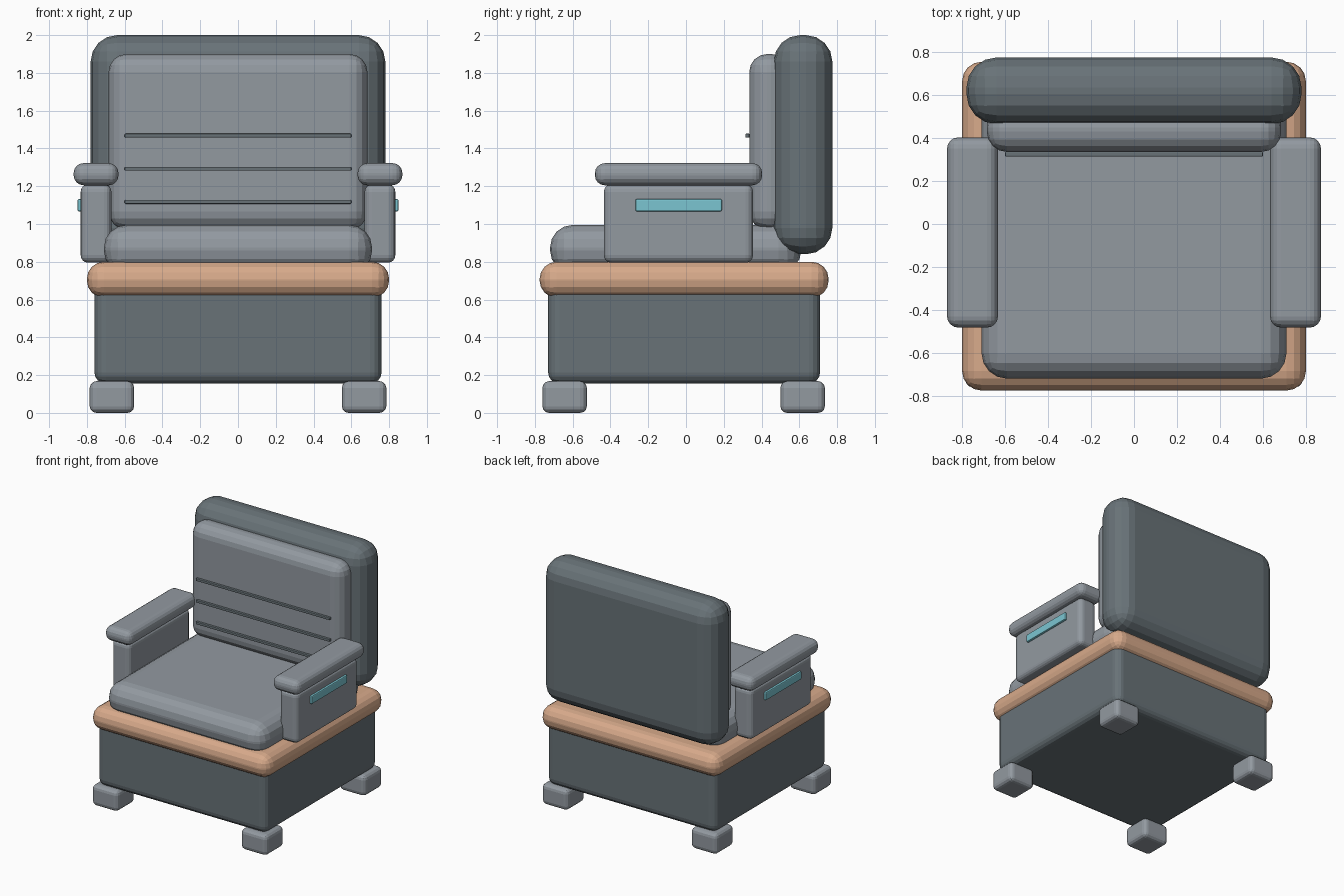
import bpy
import bmesh
from mathutils import Vector

if "Cube" in bpy.data.objects:
    bpy.data.objects.remove(bpy.data.objects["Cube"], do_unlink=True)


def srgb(r, g, b):
    return tuple((c / 255) ** 2.2 for c in (r, g, b)) + (1.0,)


def material(name, colour):
    mat = bpy.data.materials.new(name)
    mat.use_nodes = True
    mat.diffuse_color = colour
    mat.node_tree.nodes["Principled BSDF"].inputs["Base Color"].default_value = colour
    return mat


DARK = material("dark grey", srgb(104, 114, 119))
LIGHT = material("light grey", srgb(145, 152, 159))
TAN = material("tan", srgb(214, 168, 137))
CYAN = material("cyan", srgb(122, 196, 208))


def rounded_box(name, x, y, z, radius, mat, segments=4):
    """Box spanning the (min, max) ranges, with rounded edges."""
    low, high = (Vector(corner) for corner in zip(x, y, z))
    mesh = bpy.data.meshes.new(name)
    bm = bmesh.new()
    bmesh.ops.create_cube(bm, size=1)
    bmesh.ops.scale(bm, vec=high - low, verts=bm.verts)
    bm.to_mesh(mesh)
    bm.free()
    mesh.materials.append(mat)
    obj = bpy.data.objects.new(name, mesh)
    obj.location = (low + high) / 2
    bpy.context.collection.objects.link(obj)
    bevel = obj.modifiers.new("Rounding", "BEVEL")
    bevel.width = radius
    bevel.segments = segments
    bevel.limit_method = "NONE"
    return obj


def pair(name, x, *args):
    """The same box on both sides, x given for the left (+x) one."""
    rounded_box("left_" + name, x, *args)
    rounded_box("right_" + name, (-x[1], -x[0]), *args)


# Base, trim and seat
rounded_box("base", (-.76, .76), (-.73, .71), (.155, .70), .06, DARK)
rounded_box("base_trim", (-.80, .80), (-.775, .755), (.61, .80), .09, TAN)
rounded_box("seat_cushion", (-.71, .71), (-.72, .61), (.74, .995), .12, LIGHT)

# Backrest with its cushion and seams
rounded_box("backrest", (-.78, .78), (.465, .775), (.84, 2), .14, DARK)
rounded_box("back_cushion", (-.685, .685), (.335, .545), (.97, 1.90), .095, LIGHT)
for i, z in enumerate((1.117, 1.293, 1.468)):
    rounded_box(f"back_seam_{i + 1}", (-.6, .6), (.314, .336), (z - .01, z + .01), .004, DARK, 2)

# Arms
pair("arm_panel", (.67, .833), (-.435, .355), (.795, 1.21), .04, LIGHT)
pair("armrest", (.633, .87), (-.482, .403), (1.205, 1.322), .052, LIGHT)
pair("arm_strip", (.82, .85), (-.268, .19), (1.067, 1.132), .008, CYAN, 2)

# Feet
for end, y in (("front_foot", (-.76, -.525)), ("back_foot", (.50, .735))):
    pair(end, (.55, .785), y, (0, .168), .035, LIGHT, 3)
